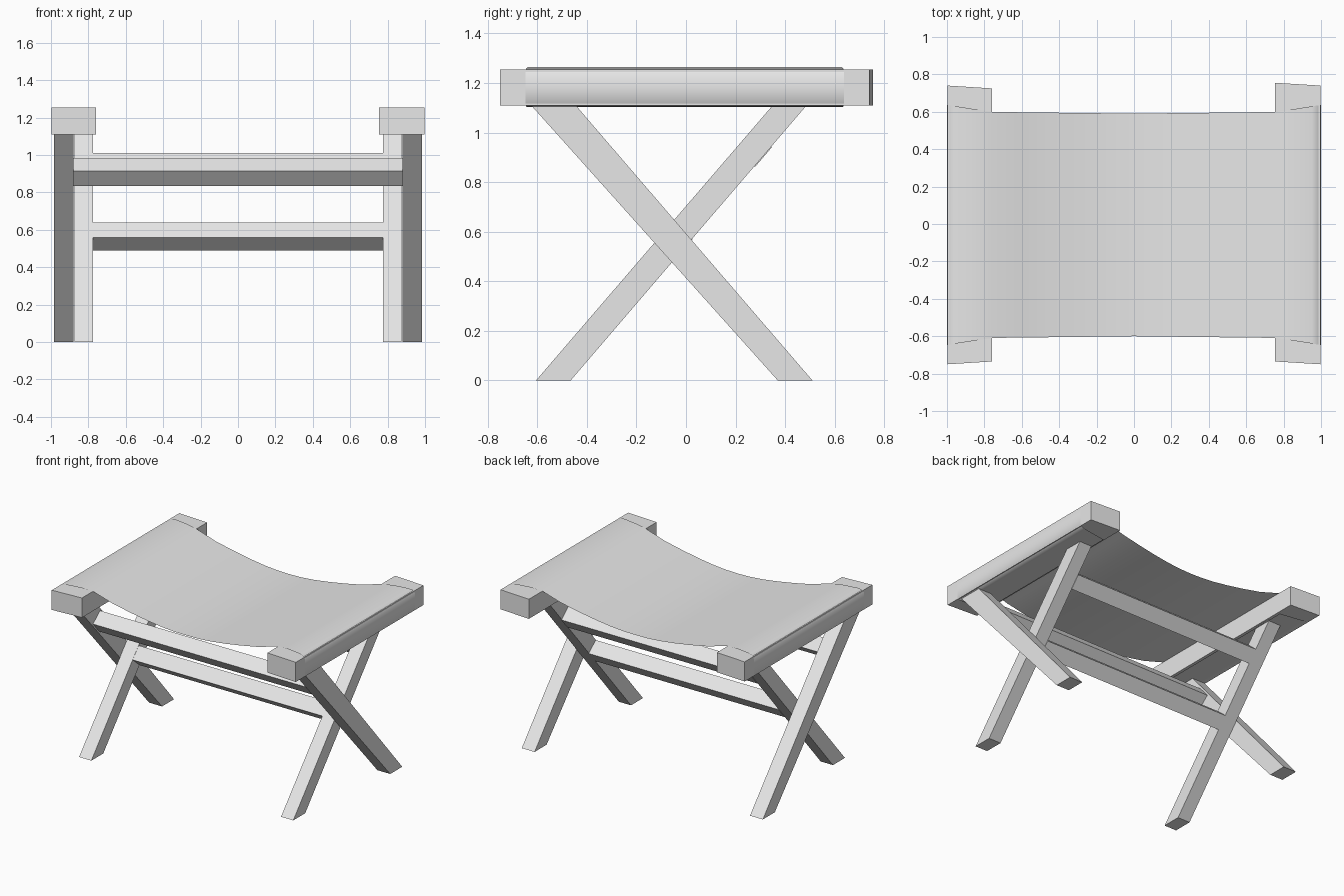
import bpy
import bmesh
from math import atan, cos, sin
from mathutils import Vector

cube = bpy.data.objects.get("Cube")
if cube:
    bpy.data.objects.remove(cube, do_unlink=True)

GREY = (0.8, 0.8, 0.8, 1.0)
grey = bpy.data.materials.new("plain grey")
grey.use_nodes = True
grey.diffuse_color = GREY
grey.node_tree.nodes["Principled BSDF"].inputs["Base Color"].default_value = GREY


def add_object(name, bm, smooth=False):
    mesh = bpy.data.meshes.new(name)
    bm.to_mesh(mesh)
    bm.free()
    mesh.materials.append(grey)
    for face in mesh.polygons:
        face.use_smooth = smooth
    obj = bpy.data.objects.new(name, mesh)
    bpy.context.collection.objects.link(obj)
    return obj


def prism(name, outline, offset):
    """Extrude a closed outline along an offset."""
    bm = bmesh.new()
    face = bm.faces.new([bm.verts.new(p) for p in outline])
    grown = bmesh.ops.extrude_face_region(bm, geom=[face])["geom"]
    moved = [v for v in grown if isinstance(v, bmesh.types.BMVert)]
    bmesh.ops.translate(bm, verts=moved, vec=offset)
    bmesh.ops.recalc_face_normals(bm, faces=bm.faces)
    return add_object(name, bm)


# Crossed legs: foot and top edges as (y, z)
LEG_TOP = 1.11
outer = [(0.37, 0), (0.51, 0), (-0.445, LEG_TOP), (-0.625, LEG_TOP)]
inner = [(-0.605, 0), (-0.465, 0), (0.487, LEG_TOP), (0.35, LEG_TOP)]
for side, sign in (("left", 1), ("right", -1)):
    for kind, outline, x, width in (("outer", outer, 0.88, 0.105),
                                    ("inner", inner, 0.775, 0.1)):
        prism(f"{side}_{kind}_leg", [(sign * x, y, z) for y, z in outline],
              (sign * width, 0, 0))


# Square stretchers turned to follow the legs
def stretcher(name, half_length, y, z, lean, size=0.106):
    h = size / 2
    outline = []
    for a, b in ((-h, -h), (h, -h), (h, h), (-h, h)):
        outline.append((-half_length, y + a * cos(lean) + b * sin(lean),
                        z - a * sin(lean) + b * cos(lean)))
    prism(name, outline, (2 * half_length, 0, 0))


LEAN = atan(0.86)
stretcher("front_stretcher", 0.88, -0.36, 0.91, -LEAN)
stretcher("middle_stretcher", 0.777, -0.047, 0.565, LEAN)
stretcher("back_stretcher", 0.777, 0.272, 0.935, LEAN)

# Side rails with slightly slanted ends
RAIL_BOTTOM, RAIL_HEIGHT = 1.11, 0.145
prism("left_rail", [(x, y, RAIL_BOTTOM) for x, y in
                    ((0.755, -0.735), (0.997, -0.75), (0.997, 0.74), (0.755, 0.755))],
      (0, 0, RAIL_HEIGHT))
prism("right_rail", [(x, y, RAIL_BOTTOM) for x, y in
                     ((-0.76, -0.735), (-0.997, -0.75), (-0.997, 0.74), (-0.76, 0.725))],
      (0, 0, RAIL_HEIGHT))

# Sagging fabric seat wrapped around both rails: half profile as (x, z)
half = [(0.0, 1.13), (0.1, 1.132), (0.2, 1.14), (0.32, 1.156), (0.45, 1.178),
        (0.6, 1.208), (0.76, 1.257), (0.85, 1.264), (0.95, 1.264), (0.985, 1.258),
        (1.0, 1.24), (1.0, 1.18), (1.0, 1.12), (0.985, 1.105), (0.95, 1.102), (0.77, 1.102)]
profile = [(-x, z) for x, z in reversed(half[1:])] + half
bm = bmesh.new()
rows = []
for x, z in profile:
    flare = 0.012 * abs(x) + 0.035 * max(0, (abs(x) - 0.76) / 0.24)
    rows.append([bm.verts.new((x, y, z)) for y in (-0.6 - flare, 0.59 + flare)])
for a, b in zip(rows, rows[1:]):
    bm.faces.new((a[0], b[0], b[1], a[1]))
add_object("fabric_seat", bm, smooth=True)
